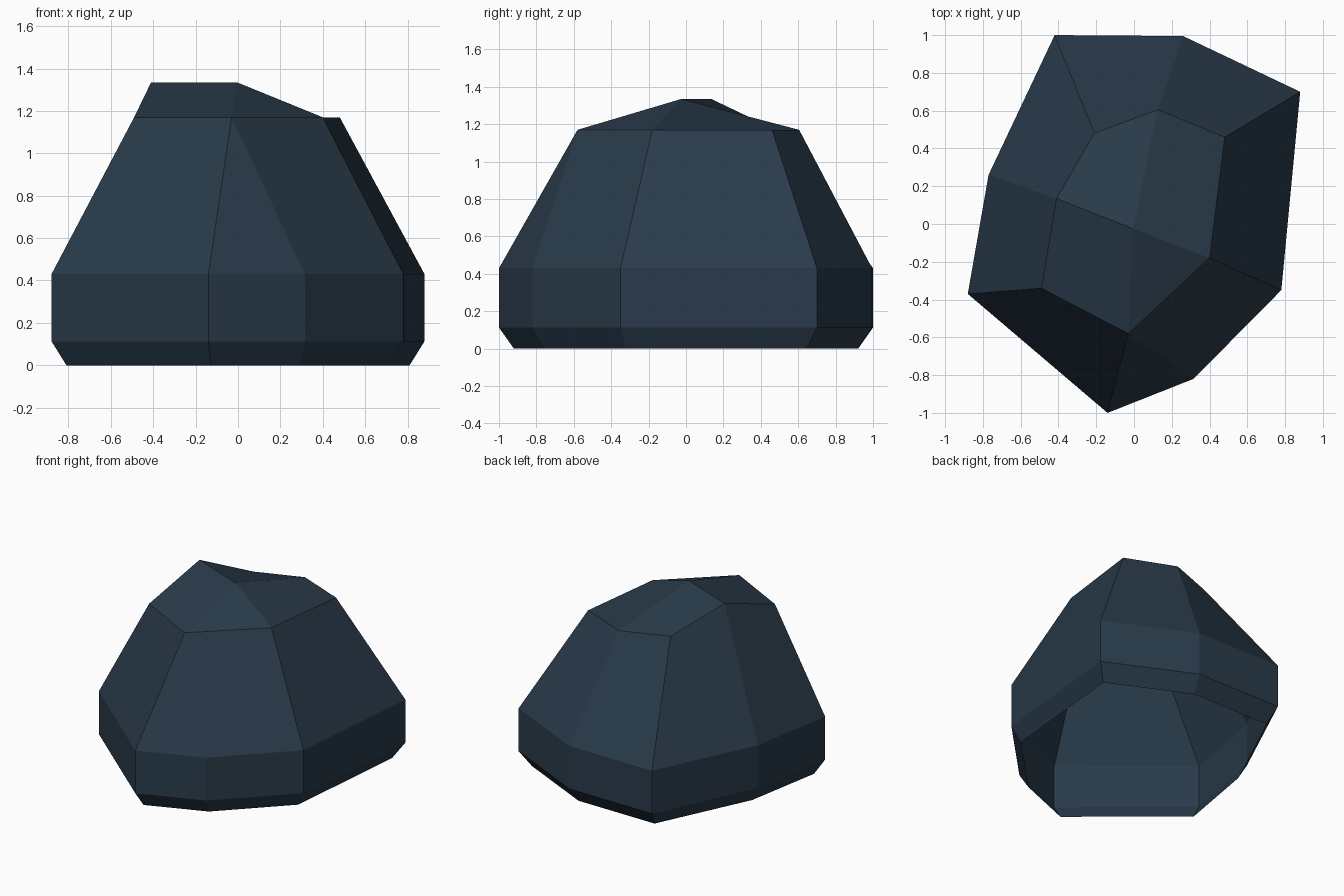
import bpy, bmesh

if "Cube" in bpy.data.objects:
    bpy.data.objects.remove(bpy.data.objects["Cube"])

# Dark slate colour
mat = bpy.data.materials.new("dark slate blue")
mat.diffuse_color = (0.022, 0.043, 0.068, 1)
mat.use_nodes = True
mat.node_tree.nodes["Principled BSDF"].inputs["Base Color"].default_value = mat.diffuse_color

# Widest outline, counter-clockwise from the back left corner
outline = [(-0.42, 1.0), (-0.77, 0.26), (-0.88, -0.37), (-0.14, -1.0),
           (0.315, -0.82), (0.78, -0.35), (0.88, 0.70), (0.26, 0.995)]
# Shoulder outline, one corner fewer: the front corner takes two outline corners
shoulder = [(-0.21, 0.48, 1.17), (-0.41, 0.135, 1.335), (-0.49, -0.34, 1.17),
            (-0.03, -0.58, 1.17), (0.40, -0.18, 1.17), (0.48, 0.46, 1.17),
            (0.125, 0.605, 1.17)]

bm = bmesh.new()


def ring(z, scale):
    return [bm.verts.new((x * scale, y * scale, z)) for x, y in outline]


def bridge(low, high):
    n = len(low)
    for i in range(n):
        j = (i + 1) % n
        corners = [low[i], low[j], high[j], high[i]]
        bm.faces.new(list(dict.fromkeys(corners)))


# Undercut foot, upright band and sloping sides; the underside is open
foot = ring(0.0, 0.92)
band_low = ring(0.113, 1.0)
band_high = ring(0.43, 1.0)
s = [bm.verts.new(p) for p in shoulder]
upper = s[:4] + [s[3]] + s[4:]
bridge(foot, band_low)
bridge(band_low, band_high)
bridge(band_high, upper)

# Faceted crown around a high centre point
peak = bm.verts.new((-0.005, -0.025, 1.335))
a, h, g, f, d, c, b = s
for face in ((peak, b, a, h), (d, c, b, peak), (peak, h, g, f), (peak, f, d)):
    bm.faces.new(face)

mesh = bpy.data.meshes.new("boulder")
bm.to_mesh(mesh)
bm.free()
mesh.materials.append(mat)
obj = bpy.data.objects.new("boulder", mesh)
bpy.context.collection.objects.link(obj)
